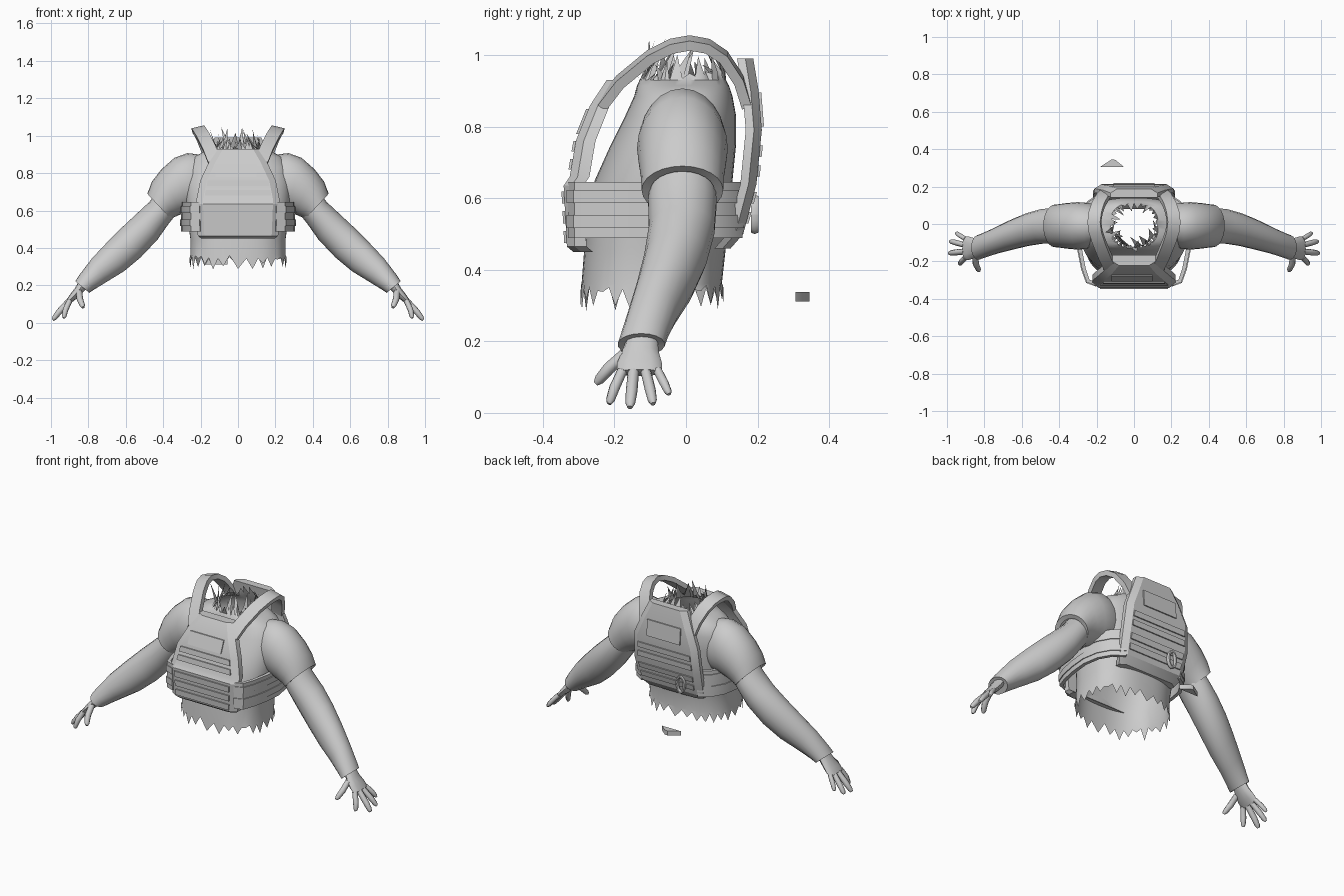
import bpy, math, random
from mathutils import Vector

if "Cube" in bpy.data.objects:
    bpy.data.objects.remove(bpy.data.objects["Cube"])

random.seed(4)
grey = bpy.data.materials.new("cloth_grey")
grey.diffuse_color = (0.6, 0.6, 0.6, 1)
grey.use_nodes = True
grey.node_tree.nodes["Principled BSDF"].inputs["Base Color"].default_value = grey.diffuse_color


def make(name, verts, faces, angle=35):
    me = bpy.data.meshes.new(name)
    me.from_pydata([tuple(v) for v in verts], [], faces)
    me.materials.append(grey)
    ob = bpy.data.objects.new(name, me)
    bpy.context.collection.objects.link(ob)
    bpy.ops.object.select_all(action='DESELECT')
    ob.select_set(True)
    bpy.context.view_layer.objects.active = ob
    bpy.ops.object.mode_set(mode='EDIT')
    bpy.ops.mesh.select_all(action='SELECT')
    bpy.ops.mesh.normals_make_consistent(inside=False)
    bpy.ops.object.mode_set(mode='OBJECT')
    bpy.ops.object.shade_smooth_by_angle(angle=math.radians(angle))
    return ob


def loft(name, rings, cap=True, angle=35, closed=True):
    n = len(rings[0])
    verts = [p for r in rings for p in r]
    faces = [(i * n + j, i * n + (j + 1) % n, (i + 1) * n + (j + 1) % n, (i + 1) * n + j)
             for i in range(len(rings) - 1) for j in range(n if closed else n - 1)]
    if cap:
        faces += [tuple(range(n)), tuple(range(len(verts) - n, len(verts)))]
    return make(name, verts, faces, angle)


def limb_ring(s, tx, tz, bx, bz, y, ry, n=18):
    """Oval ring through an upper and a lower point."""
    c, h = Vector(((tx + bx) / 2, y, (tz + bz) / 2)), Vector(((tx - bx) / 2, 0, (tz - bz) / 2))
    pts = [c + h * math.cos(a) + Vector((0, ry * math.sin(a), 0))
           for a in (2 * math.pi * k / n for k in range(n))]
    return [(s * p.x, p.y, p.z) for p in pts]


def lerp_profile(prof, z):
    for a, b in zip(prof, prof[1:]):
        if z <= b[0]:
            t = (z - a[0]) / (b[0] - a[0])
            return [u + (v - u) * t for u, v in zip(a, b)]
    return prof[-1]


# Shirt torso: open shell with torn hem and torn collar
N = 56
body = [(.36, .255, -.292, .10), (.45, .255, -.285, .11), (.55, .268, -.275, .12),
        (.65, .28, -.255, .13), (.75, .285, -.21, .14), (.83, .275, -.17, .14),
        (.885, .24, -.145, .13), (.915, .18, -.137, .12), (.93, .13, -.13, .112)]


def body_ring(z, hw, yf, yb):
    out = []
    for k in range(N):
        a = 2 * math.pi * k / N
        c, s = math.cos(a), math.sin(a)
        out.append([hw * math.copysign(abs(c) ** .8, c),
                    (yf + yb) / 2 + (yb - yf) / 2 * math.copysign(abs(s) ** .8, s), z])
    return out


rings = [body_ring(*b) for b in body]
hem = body_ring(.36, .26, -.295, .105)
collar = body_ring(.95, .125, -.13, .11)
for k in range(N):
    hem[k][2] = random.uniform(.34, .36) if k % 2 else random.uniform(.285, .345)
    back = (collar[k][1] + .13) / .24
    tall = random.uniform(.0, .07) if k % 2 else 0
    f = 1 - random.uniform(.05, .45) * (k % 2)
    collar[k] = [collar[k][0] * f, collar[k][1] * f, .915 + .04 * back + tall]
loft("shirt_torso", [hem] + rings + [collar], cap=False, angle=40)

# Loose torn shards around the collar
sv, sf = [], []
for k in range(16):
    a = math.pi + math.pi * k / 15 + random.uniform(-.1, .1)
    p = Vector((.115 * math.cos(a), -.01 + .115 * math.sin(a), .92))
    t = Vector((-math.sin(a), math.cos(a), 0)) * .02
    tip = p + Vector((random.uniform(-.05, .05), random.uniform(-.03, .06), random.uniform(.05, .13)))
    i = len(sv)
    sv += [p - t, p + t, tip]
    sf.append((i, i + 1, i + 2))
make("collar_shards", sv, sf)

# Arms, sleeves and hands
sleeve = [(.21, .90, .16, .63, -.01, .10), (.27, .907, .21, .60, -.01, .122), (.34, .882, .26, .595, -.01, .127),
          (.41, .82, .305, .58, -.01, .122), (.46, .755, .34, .565, -.01, .116), (.485, .69, .36, .555, -.01, .114),
          (.465, .675, .37, .565, -.01, .09)]
arm = [(.42, .72, .33, .58, -.01, .09), (.475, .645, .37, .53, -.01, .097), (.545, .58, .43, .445, -.012, .093),
       (.62, .51, .52, .35, -.03, .088), (.70, .43, .61, .275, -.058, .08), (.78, .345, .70, .22, -.09, .07),
       (.845, .26, .765, .18, -.115, .066), (.87, .222, .795, .16, -.125, .066), (.85, .21, .81, .175, -.125, .05)]
palm = [(.845, .23, .805, .19, -.122, .042), (.872, .185, .835, .155, -.128, .052),
        (.898, .152, .868, .125, -.13, .063), (.918, .122, .896, .103, -.13, .062)]
# each finger: base, middle joint, tip, radius
fingers = [("thumb", (.85, -.17, .165), (.845, -.215, .125), (.828, -.252, .082), .017),
           ("index_finger", (.90, -.178, .118), (.922, -.20, .07), (.932, -.215, .025), .015),
           ("middle_finger", (.905, -.147, .115), (.955, -.152, .06), (.99, -.157, .015), .016),
           ("ring_finger", (.905, -.112, .115), (.952, -.10, .065), (.985, -.092, .025), .015),
           ("little_finger", (.90, -.08, .12), (.93, -.062, .085), (.952, -.047, .052), .013)]


def finger(name, s, a, b, c, r, n=8):
    a, b, c = map(Vector, (a, b, c))
    d = (c - a).normalized()
    u = d.cross(Vector((.7, 0, .7))).normalized()
    w = d.cross(u)
    rr = []
    for p, q in ((a, r), (a.lerp(b, .5), r), (b, r * 1.02), (b.lerp(c, .75), r * .85), (c, r * .45)):
        ring = [p + u * q * math.cos(t) + w * q * math.sin(t) for t in (2 * math.pi * k / n for k in range(n))]
        rr.append([(s * v.x, v.y, v.z) for v in ring])
    loft(name, rr, angle=50)


for s, side in ((1, "right"), (-1, "left")):
    loft(side + "_sleeve", [limb_ring(s, *q, n=24) for q in sleeve], cap=False, angle=50)
    loft(side + "_arm", [limb_ring(s, *q) for q in arm], angle=50)
    loft(side + "_palm", [limb_ring(s, *q, n=12) for q in palm], angle=50)
    for nm, a, b, c, r in fingers:
        finger(side + "_" + nm, s, a, b, c, r)

# Armour plates: (height, half width, outer y)
front = [(.45, .195, -.315), (.465, .215, -.333), (.635, .222, -.342), (.66, .222, -.325),
         (.76, .202, -.308), (.86, .155, -.268), (.93, .115, -.222)]
back = [(.46, .19, .125), (.50, .212, .16), (.64, .22, .197), (.79, .21, .212), (.90, .165, .203), (.99, .125, .188)]


def plate(name, prof, sg, thick):
    rr = []
    for z, w, y in prof:
        yi, ym = y - sg * thick, y - sg * .022
        rr.append([(-w, yi, z), (-w, ym, z), (-w + .035, y, z), (w - .035, y, z), (w, ym, z), (w, yi, z)])
    loft(name, rr, angle=25)


def webbing(name, prof, sg, z0, z1, x0=None, x1=None):
    """Thin raised strip lying on the outer face of a plate."""
    rr = []
    for z in (z0, z1):
        _, w, y = lerp_profile(prof, z)
        a, b = (x0, x1) if x0 is not None else (-w + .04, w - .04)
        o = y + sg * .007
        rr.append([(a, y - sg * .002, z), (a, o, z), (b, o, z), (b, y - sg * .002, z)])
    loft(name, rr, angle=20)


plate("front_plate", front, -1, .055)
plate("back_plate", back, 1, .045)
for i, z in enumerate((.475, .53, .585)):
    webbing(f"front_pouch_strip_{i}", front, -1, z, z + .034)
for i, z in enumerate((.68, .73)):
    webbing(f"front_strip_{i}", front, -1, z, z + .03)
webbing("front_patch", front, -1, .78, .85, -.12, .10)
for i, z in enumerate((.53, .585, .66, .715)):
    webbing(f"back_strip_{i}", back, 1, z, z + .032)
webbing("back_patch", back, 1, .80, .895, -.11, .11)


def ribbon(name, pts, wide, thick, s=1):
    """Rectangular section swept along points; wide and thick are per-point vectors."""
    rr = []
    for p, w, t in zip(pts, wide, thick):
        ring = [p + w + t, p - w + t, p - w - t, p + w - t]
        rr.append([(s * v.x, v.y, v.z) for v in ring])
    loft(name, rr, angle=40)


# Shoulder straps and side belt
arc = [Vector(p) for p in ((.125, -.235, .86), (.15, -.185, .925), (.185, -.10, .995), (.205, -.04, 1.025),
                           (.212, .01, 1.034), (.205, .06, 1.025), (.19, .105, .995), (.165, .148, .93), (.145, .17, .86))]
belt = [Vector(p) for p in ((.20, -.32, 0), (.245, -.305, 0), (.268, -.24, 0), (.286, -.15, 0), (.295, -.05, 0),
                            (.28, .04, 0), (.24, .11, 0), (.18, .15, 0))]


def tangents(p):
    return [(p[min(i + 1, len(p) - 1)] - p[max(i - 1, 0)]).normalized() for i in range(len(p))]


for s, side in ((1, "right"), (-1, "left")):
    tan = tangents(arc)
    wide = [Vector((.034, 0, -.008)) for _ in arc]
    ribbon(side + "_shoulder_strap", arc, wide, [w.cross(t).normalized() * .014 for w, t in zip(wide, tan)], s)
    out = [t.cross(Vector((0, 0, 1))) for t in tangents(belt)]
    for nm, z, h, th, off in (("side_belt", .567, .078, .010, 0), ("belt_upper_band", .605, .018, .004, .011),
                              ("belt_lower_band", .535, .018, .004, .011)):
        sgn = 1 if out[4].x > 0 else -1
        pts = [p + o * off * sgn + Vector((0, 0, z)) for p, o in zip(belt, out)]
        ribbon(f"{side}_{nm}", pts, [Vector((0, 0, h))] * len(belt), [o * th for o in out], s)

# Oval ring buckle on the back and the loose scrap behind
rr = []
for k in range(20):
    a = 2 * math.pi * k / 20
    c = Vector((-.10 + .024 * math.cos(a), .192, .555 + .047 * math.sin(a)))
    d = Vector((math.cos(a), 0, math.sin(a)))
    rr.append([c + d * .008 * math.cos(t) + Vector((0, .012 * math.sin(t), 0))
               for t in (math.pi * j / 3 for j in range(6))])
loft("buckle_ring", rr + [rr[0]], cap=False, angle=50)
scrap = [(-.18, .306), (-.12, .345), (-.10, .343), (-.055, .306)]
loft("loose_scrap", [[(x, y, z) for x, y in scrap] for z in (.311, .338)])
